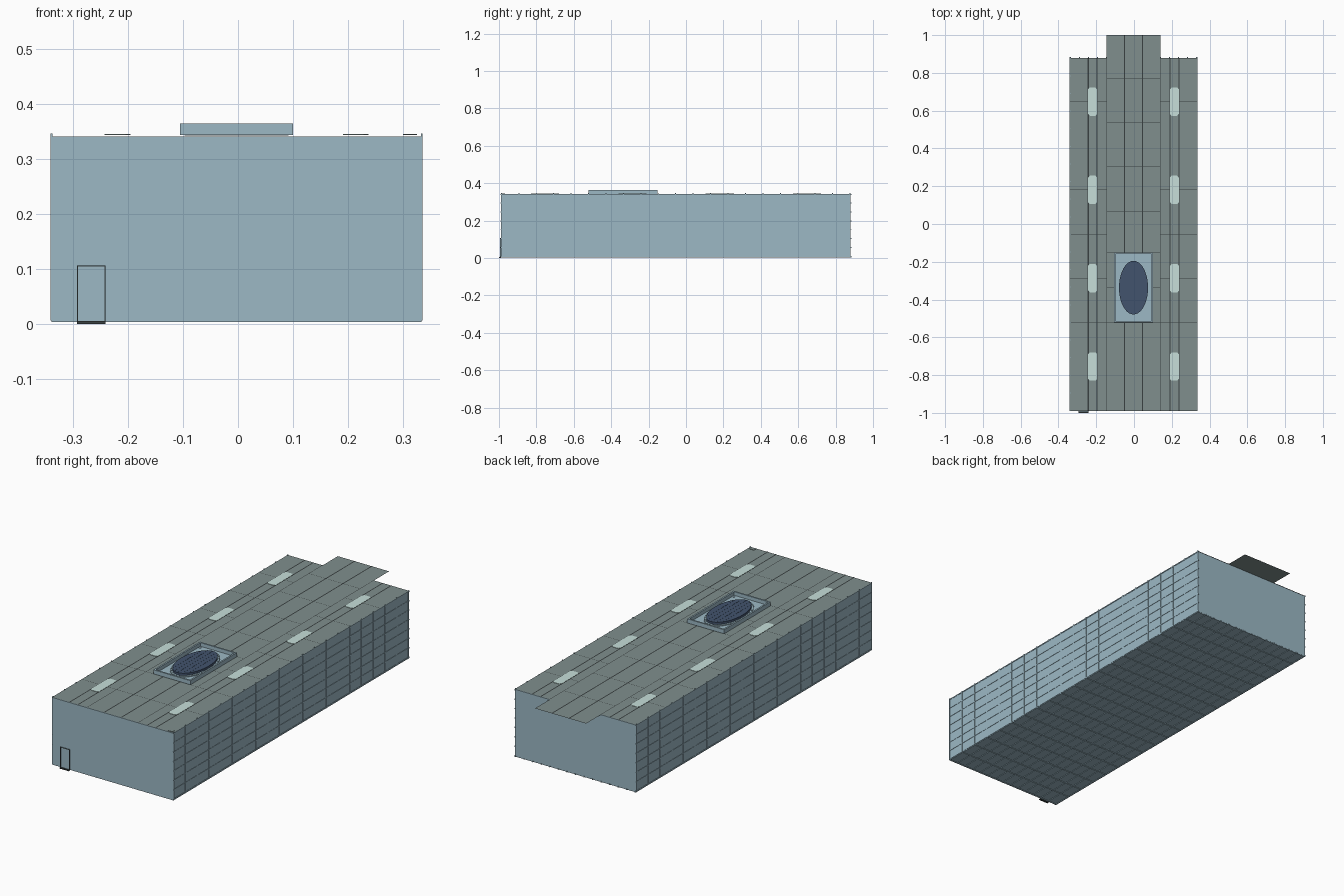
import bpy, bmesh, math
from mathutils import Matrix

if "Cube" in bpy.data.objects:
    bpy.data.objects.remove(bpy.data.objects["Cube"])


def material(name, rgb):
    m = bpy.data.materials.new(name)
    m.diffuse_color = (*rgb, 1)
    m.use_nodes = True
    m.node_tree.nodes["Principled BSDF"].inputs["Base Color"].default_value = m.diffuse_color
    return m


BLUE = material("pale_blue_steel", (0.335, 0.485, 0.56))
DECK = material("grey_green_deck", (0.215, 0.275, 0.27))
DARK = material("dark_seam", (0.04, 0.05, 0.052))
NAVY = material("navy_hatch", (0.055, 0.088, 0.155))
LIGHT = material("pale_window", (0.57, 0.74, 0.70))

C = -0.0025                   # centre line of the hull
HW = 0.3365                   # half width
Y0, Y1 = -0.99, 0.88          # front and back walls
Z0, Z1 = 0.006, 0.343         # underside and deck


def finish(name, bm, mat):
    me = bpy.data.meshes.new(name)
    bm.to_mesh(me)
    bm.free()
    me.materials.append(mat)
    ob = bpy.data.objects.new(name, me)
    bpy.context.collection.objects.link(ob)
    return ob


def boxes(name, mat, items):
    """One object from many boxes (x0, x1, y0, y1, z0, z1)."""
    bm = bmesh.new()
    for x0, x1, y0, y1, z0, z1 in items:
        mtx = Matrix.Translation(((x0 + x1) / 2, (y0 + y1) / 2, (z0 + z1) / 2)) \
            @ Matrix.Diagonal((x1 - x0, y1 - y0, z1 - z0, 1))
        bmesh.ops.create_cube(bm, size=1, matrix=mtx)
    return finish(name, bm, mat)


def strips(name, mat, items, z):
    """One object from many flat rectangles (x0, x1, y0, y1)."""
    bm = bmesh.new()
    for x0, x1, y0, y1 in items:
        bm.faces.new([bm.verts.new((x, y, z)) for x, y in
                      ((x0, y0), (x1, y0), (x1, y1), (x0, y1))])
    return finish(name, bm, mat)


def flat(name, mat, outline, z, depth=0.0):
    """Flat polygon, optionally thickened upward."""
    bm = bmesh.new()
    f = bm.faces.new([bm.verts.new((x, y, z)) for x, y in outline])
    if depth:
        r = bmesh.ops.extrude_face_region(bm, geom=[f])
        vs = [v for v in r["geom"] if isinstance(v, bmesh.types.BMVert)]
        bmesh.ops.translate(bm, verts=vs, vec=(0, 0, depth))
        bmesh.ops.recalc_face_normals(bm, faces=bm.faces)
    return finish(name, bm, mat)


# Hull block
boxes("hull", BLUE, [(C - HW, C + HW, Y0, Y1, Z0, Z1 - 0.002)])

# Deck sheet with the overhanging tongue at the back
T = 0.1425
flat("deck", DECK, [(C - HW, Y0), (C + HW, Y0), (C + HW, Y1), (C + T, Y1),
                    (C + T, 1.0), (C - T, 1.0), (C - T, Y1), (C - HW, Y1)], Z1)

# Rib grid on both sides and the underside
NY, NZ, NX = 20, 7, 14
w, p = 0.0025, 0.0017
ys = [Y0 + 0.003 + (Y1 - Y0 - 0.006) * i / NY for i in range(NY + 1)]
zs = [Z0 + 0.003 + (Z1 - Z0 - 0.006) * i / NZ for i in range(NZ + 1)]
xs = [C - HW + 0.003 + (2 * HW - 0.006) * i / NX for i in range(NX + 1)]
for side, name in ((-1, "left_ribs"), (1, "right_ribs")):
    wall = C + side * HW
    ribs = [(wall - p, wall + p, y - w, y + w, Z0, Z1 + 0.003) for y in ys]
    ribs += [(wall - p, wall + p, Y0 - 0.001, Y1 + 0.004, z - w, z + w) for z in zs]
    boxes(name, BLUE, ribs)
bottom = [(C - HW, C + HW, y - w, y + w, Z0 - 0.003, Z0 + p) for y in ys]
bottom += [(x - w, x + w, Y0, Y1 + 0.004, Z0 - 0.003, Z0 + p) for x in xs]
boxes("bottom_ribs", BLUE, bottom)

# Deck seams: lengthwise tracks, then staggered crosswise joints
tracks, joints = [], []
for s in (-1, 1):
    for off, hw, y_end in ((0.0475, 0.003, 1.0), (T, 0.0015, Y1),
                           (0.193, 0.003, Y1), (0.24, 0.003, Y1)):
        x = C + s * off
        tracks.append((x - hw, x + hw, Y0, y_end))
    a, b = sorted((C + s * T, C + s * HW))
    for i in range(7):
        y = 0.65 - 0.2345 * i
        joints.append((a, b, y - 0.0012, y + 0.0012))
for y in (0.77, 0.536, 0.303, 0.068, -0.152, -0.337, -0.522, -0.757):
    joints.append((C - T, C + T, y - 0.0012, y + 0.0012))
strips("deck_tracks", DARK, tracks, Z1 + 0.001)
strips("deck_joints", DARK, joints, Z1 + 0.0007)

# Pale deck windows with clipped corners
for s in (-1, 1):
    for i in range(4):
        cx, cy = C + s * 0.2165, 0.648 - 0.4675 * i
        a, b, c = 0.0235, 0.075, 0.009
        pts = [(-a + c, -b), (a - c, -b), (a, -b + c), (a, b - c),
               (a - c, b), (-a + c, b), (-a, b - c), (-a, -b + c)]
        flat("deck_window", LIGHT, [(cx + x, cy + y) for x, y in pts], Z1, 0.002)

# Rectangular coaming around the hatch
HY, A, B, t, ZT = -0.337, 0.1025, 0.185, 0.008, 0.364
boxes("hatch_coaming", BLUE, [
    (C - A, C - A + t, HY - B, HY + B, Z1, ZT),
    (C + A - t, C + A, HY - B, HY + B, Z1, ZT),
    (C - A + t, C + A - t, HY - B, HY - B + t, Z1, ZT),
    (C - A + t, C + A - t, HY + B - t, HY + B, Z1, ZT)])
boxes("hatch_floor", BLUE, [(C - A + t, C + A - t, HY - B + t, HY + B - t, Z1 - 0.001, Z1 + 0.003)])
boxes("hatch_corner_bolts", BLUE, [
    (C + sx * 0.086 - 0.004, C + sx * 0.086 + 0.004,
     HY + sy * 0.163 - 0.006, HY + sy * 0.163 + 0.006, Z1, Z1 + 0.005)
    for sx in (-1, 1) for sy in (-1, 1)])


def oval(name, mat, rx, ry, z0, z1):
    bm = bmesh.new()
    bmesh.ops.create_cone(bm, cap_ends=True, segments=40, radius1=1, radius2=1, depth=1,
                          matrix=Matrix.Translation((C, HY, (z0 + z1) / 2))
                          @ Matrix.Diagonal((rx, ry, z1 - z0, 1)))
    return finish(name, bm, mat)


# Oval hatch: collar, studs, lid and lid grooves
oval("hatch_collar", BLUE, 0.086, 0.155, Z1, Z1 + 0.007)
studs = []
for i in range(32):
    u = math.tau * i / 32
    x, y = C + 0.0815 * math.cos(u), HY + 0.149 * math.sin(u)
    studs.append((x - 0.002, x + 0.002, y - 0.002, y + 0.002, Z1, Z1 + 0.009))
boxes("hatch_studs", BLUE, studs)
oval("hatch_lid", NAVY, 0.077, 0.142, Z1, 0.361)
ridges = []
for x in (-0.045, -0.0225, 0, 0.0225, 0.045):
    h = 0.138 * math.sqrt(1 - (x / 0.077) ** 2)
    ridges.append((C + x - 0.0008, C + x + 0.0008, HY - h, HY + h, 0.3605, 0.3616))
boxes("lid_ridges", NAVY, ridges)

# Front door: panel, frame and sill
dx0, dx1, dz = -0.293, -0.241, 0.106
boxes("door_panel", BLUE, [(dx0, dx1, Y0 - 0.002, Y0, 0.004, dz)])
f = 0.002
boxes("door_frame", DARK, [
    (dx0, dx0 + f, Y0 - 0.004, Y0, 0.002, dz),
    (dx1 - f, dx1, Y0 - 0.004, Y0, 0.002, dz),
    (dx0, dx1, Y0 - 0.004, Y0, dz - f, dz),
    (dx0, dx1, -1.0, Y0, 0.0, 0.005)])

# Small access plate at the front right deck corner
boxes("corner_plate", DECK, [(0.30, 0.325, Y0 + 0.004, Y0 + 0.022, Z1, Z1 + 0.002)])
